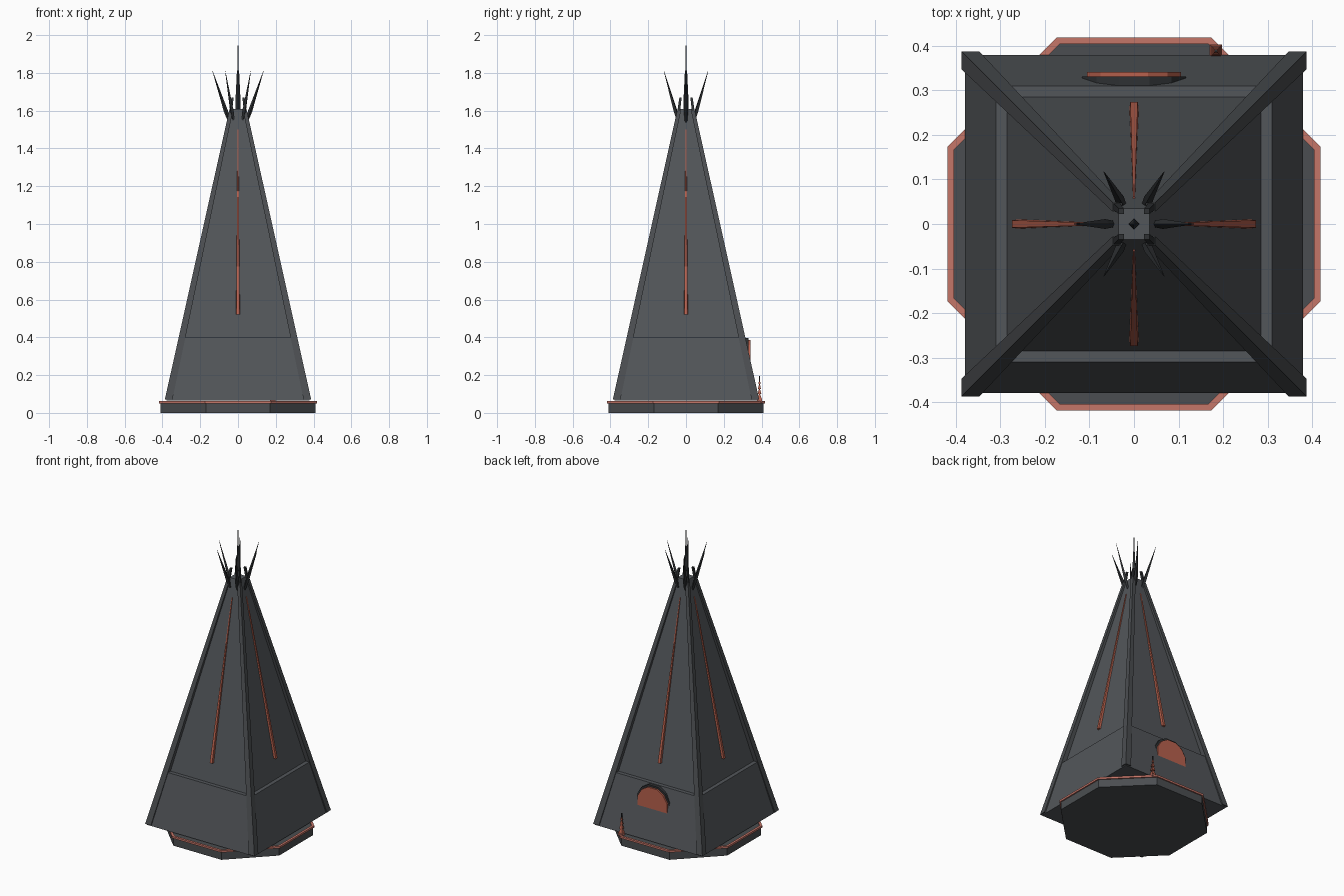
import bpy, bmesh
from math import sin, cos, pi, tan
from mathutils import Vector, Matrix

old = bpy.data.objects.get("Cube")
if old:
    bpy.data.objects.remove(old, do_unlink=True)


def material(name, rgb):
    m = bpy.data.materials.new(name)
    m.use_nodes = True
    m.diffuse_color = (*rgb, 1)
    m.node_tree.nodes["Principled BSDF"].inputs["Base Color"].default_value = (*rgb, 1)
    return m


slate = material("slate wall", (0.085, 0.093, 0.102))
frame_grey = material("frame grey", (0.07, 0.076, 0.082))
dark = material("dark metal", (0.028, 0.031, 0.034))
coral = material("coral trim", (0.56, 0.18, 0.14))
ember = material("ember glow", (0.48, 0.12, 0.075))


def loft(name, rings, mat, turn=0, closed=False):
    """Skin a list of equal rings; cap the ends unless the loft is closed."""
    bm = bmesh.new()
    rows = [[bm.verts.new(p) for p in r] for r in rings]
    pairs = list(zip(rows, rows[1:]))
    if closed:
        pairs.append((rows[-1], rows[0]))
    else:
        bm.faces.new(rows[0])
        bm.faces.new(rows[-1])
    for a, b in pairs:
        for i in range(len(a)):
            j = (i + 1) % len(a)
            bm.faces.new((a[i], a[j], b[j], b[i]))
    bmesh.ops.rotate(bm, verts=bm.verts, matrix=Matrix.Rotation(turn, 3, 'Z'))
    bmesh.ops.recalc_face_normals(bm, faces=bm.faces)
    me = bpy.data.meshes.new(name)
    bm.to_mesh(me)
    bm.free()
    me.materials.append(mat)
    ob = bpy.data.objects.new(name, me)
    bpy.context.collection.objects.link(ob)
    return ob


def polygon(n, apothem, z, cx=0, cy=0):
    r = apothem / cos(pi / n)
    return [(cx + r * cos(2 * pi * (i + 0.5) / n), cy + r * sin(2 * pi * (i + 0.5) / n), z)
            for i in range(n)]


def spike(name, start, end, profile, mat):
    """Four-sided spike: profile lists (fraction along, radius)."""
    start, end = Vector(start), Vector(end)
    q = (end - start).to_track_quat('Z', 'Y')
    rings = [[start.lerp(end, t) + q @ Vector((r * cos(k * pi / 2), r * sin(k * pi / 2), 0))
              for k in range(4)] for t, r in profile]
    return loft(name, rings, mat)


def wall(z):
    """Half width of the upper tower at height z."""
    return 0.285 + (z - 0.4) * (0.035 - 0.285) / 1.21


# Octagonal foundation with a coral rim
loft("foundation", [polygon(8, 0.411, 0), polygon(8, 0.411, 0.056)], frame_grey)
loft("foundation_rim", [polygon(8, a, z) for a, z in
     ((0.404, 0.05), (0.419, 0.05), (0.419, 0.062), (0.404, 0.062))], coral, closed=True)

# Tapered tower: lower skirt with a ledge, then the tall upper part
loft("lower_walls", [polygon(4, 0.38, 0.066), polygon(4, 0.31, 0.4)], slate)
loft("upper_walls", [polygon(4, wall(0.3), 0.3), polygon(4, wall(1.61), 1.61)], slate)

# Corner ribs and the short posts above them
for k in range(4):
    rib = []
    for z, outer, width in ((0.072, 0.387, 0.04), (1.6, 0.047, 0.02)):
        inner = outer - width
        rib.append([(inner, inner, z), (outer, inner, z), (outer, outer, z), (inner, outer, z)])
    loft("corner_rib", rib, frame_grey, k * pi / 2)
    post = [polygon(4, a, z, c, c) for a, z, c in ((0.008, 1.57, 0.042), (0.006, 1.67, 0.029))]
    loft("corner_post", post, dark, k * pi / 2)

# Glowing strip up the middle of each wall
for k in range(4):
    strip = []
    for z, w, p in ((0.52, 0.012, 0.014), (1.02, 0.007, 0.009), (1.37, 0.004, 0.006), (1.5, 0.003, 0.004)):
        y = wall(z)
        strip.append([(-w, y - 0.012, z), (w, y - 0.012, z), (w * 0.7, y + p, z), (-w * 0.7, y + p, z)])
    loft("light_strip", strip, ember, k * pi / 2)

# Crown of six leaning spikes around a central spire
for k in range(6):
    c, s = cos(k * pi / 3), sin(k * pi / 3)
    spike("crown_spike", (0.045 * c, 0.045 * s, 1.54), (0.135 * c, 0.135 * s, 1.81),
          ((0, 0.007), (0.22, 0.011), (0.6, 0.006), (1, 0.0008)), dark)
spike("central_spire", (0, 0, 1.56), (0, 0, 1.97),
      ((0, 0.013), (0.3, 0.012), (0.6, 0.006), (0.62, 0.003), (1, 0.001)), dark)

# Arched window in the back wall with a hood behind the glowing pane
arch = [(1, -0.3), (1, 0.3), (0.72, 0.75), (0.3, 1), (-0.3, 1), (-0.72, 0.75), (-1, 0.3), (-1, -0.3)]


def arch_block(name, size, y0, y1, mat):
    loft(name, [[(x * size, y, 0.28 + z * size) for x, z in arch] for y in (y0, y1)], mat)


arch_block("window_hood", 0.117, 0.26, 0.331, dark)
arch_block("window_pane", 0.105, 0.3, 0.341, ember)

# Small tiered mast beside the window
mast_x, mast_y = 0.184, 0.389
loft("mast_base", [polygon(4, 0.014, z, mast_x, mast_y) for z in (0.055, 0.07)], coral)
for i in range(4):
    z, a = 0.072 + i * 0.027, 0.013 - i * 0.0025
    loft("mast_tier", [polygon(4, a, z, mast_x, mast_y),
                       polygon(4, a * 0.35, z + 0.025, mast_x, mast_y)], ember)
loft("mast_pole", [polygon(4, 0.003, z, mast_x, mast_y) for z in (0.06, 0.195)], dark)
